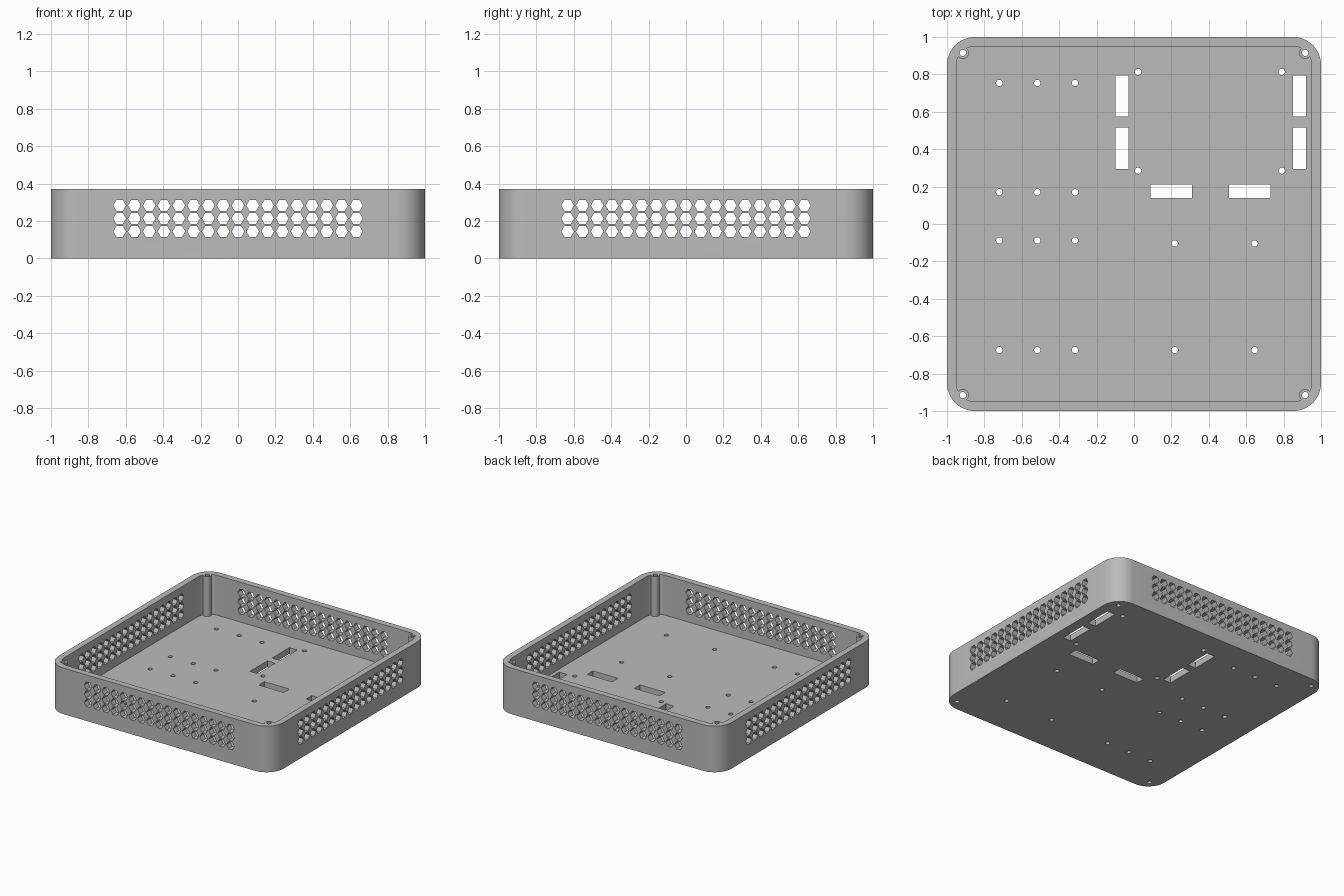
import bpy
import bmesh
from math import cos, sin, pi, radians
from mathutils import Matrix, Vector

HEIGHT, WALL, FLOOR = 0.37, 0.05, 0.05

if "Cube" in bpy.data.objects:
    bpy.data.objects.remove(bpy.data.objects["Cube"], do_unlink=True)

grey = bpy.data.materials.new("plain grey")
grey.use_nodes = True
grey.diffuse_color = (0.5, 0.5, 0.5, 1)
grey.node_tree.nodes["Principled BSDF"].inputs["Base Color"].default_value = (0.5, 0.5, 0.5, 1)


def prism(bm, outline, z0, z1, matrix=Matrix()):
    """Extrude a 2D outline between two heights, then place it."""
    low = [bm.verts.new(matrix @ Vector((x, y, z0))) for x, y in outline]
    high = [bm.verts.new(matrix @ Vector((x, y, z1))) for x, y in outline]
    bm.faces.new(low[::-1])
    bm.faces.new(high)
    n = len(low)
    for i in range(n):
        j = (i + 1) % n
        bm.faces.new((low[i], low[j], high[j], high[i]))


def polygon(x, y, radius, sides):
    return [(x + radius * cos(2 * pi * i / sides), y + radius * sin(2 * pi * i / sides))
            for i in range(sides)]


def rounded_square(half, radius, steps=12):
    points = []
    for q, (sx, sy) in enumerate([(1, 1), (-1, 1), (-1, -1), (1, -1)]):
        for i in range(steps + 1):
            a = (q + i / steps) * pi / 2
            points.append((sx * (half - radius) + radius * cos(a),
                           sy * (half - radius) + radius * sin(a)))
    return points


def rectangle(x0, x1, y0, y1):
    return [(x0, y0), (x1, y0), (x1, y1), (x0, y1)]


def make_object(name, bm):
    bmesh.ops.recalc_face_normals(bm, faces=bm.faces)
    mesh = bpy.data.meshes.new(name)
    bm.to_mesh(mesh)
    bm.free()
    mesh.materials.append(grey)
    obj = bpy.data.objects.new(name, mesh)
    bpy.context.collection.objects.link(obj)
    return obj


# Solid block with rounded corners
bm = bmesh.new()
prism(bm, rounded_square(1, 0.15), 0, HEIGHT)
tray = make_object("enclosure_tray", bm)

# Open cavity above the floor
bm = bmesh.new()
prism(bm, rounded_square(1 - WALL, 0.1), FLOOR, HEIGHT + 0.2)
cavity = make_object("cavity_cutter", bm)

# Screw posts in the four corners
corners = [(sx * 0.915, sy * 0.915) for sx in (-1, 1) for sy in (-1, 1)]
bm = bmesh.new()
for x, y in corners:
    prism(bm, polygon(x, y, 0.032, 32), FLOOR / 2, HEIGHT)
posts = make_object("screw_posts", bm)

# Screw holes through posts and floor
bm = bmesh.new()
holes = corners + [(x, y) for x in (-0.72, -0.517, -0.315) for y in (0.754, 0.17, -0.088, -0.674)]
holes += [(x, y) for x in (0.022, 0.79) for y in (0.813, 0.285)]
holes += [(x, y) for x in (0.218, 0.645) for y in (-0.104, -0.674)]
for x, y in holes:
    prism(bm, polygon(x, y, 0.017, 24), -0.1, HEIGHT + 0.1)

# Strap slots through the floor
for x in (-0.1, 0.85):
    for y in (0.295, 0.575):
        prism(bm, rectangle(x, x + 0.07, y, y + 0.22), -0.1, 0.2)
for x in (0.088, 0.508):
    prism(bm, rectangle(x, x + 0.223, 0.138, 0.21), -0.1, 0.2)
floor_holes = make_object("floor_hole_cutter", bm)

# Hexagonal vent grid in every wall
bm = bmesh.new()
for side in range(4):
    turn = Matrix.Rotation(side * pi / 2, 4, "Z") @ Matrix.Rotation(pi / 2, 4, "X")
    for column in range(-8, 9):
        for row in range(3):
            prism(bm, polygon(column * 0.0791, 0.144 + row * 0.0695, 0.034, 6), 0.9, 1.1, turn)
vents = make_object("vent_cutter", bm)

# Combine the parts
helpers = [(cavity, "DIFFERENCE"), (posts, "UNION"),
           (floor_holes, "DIFFERENCE"), (vents, "DIFFERENCE")]
for helper, operation in helpers:
    helper.hide_render = True
    mod = tray.modifiers.new(helper.name, "BOOLEAN")
    mod.operation = operation
    mod.solver = "EXACT"
    mod.object = helper
bpy.context.view_layer.update()
result = bpy.data.meshes.new_from_object(tray.evaluated_get(bpy.context.evaluated_depsgraph_get()))
tray.modifiers.clear()
tray.data = result
for helper, _ in helpers:
    bpy.data.objects.remove(helper, do_unlink=True)

# Smooth the round surfaces only
bpy.ops.object.select_all(action="DESELECT")
tray.select_set(True)
bpy.context.view_layer.objects.active = tray
bpy.ops.object.shade_smooth_by_angle(angle=radians(30))
